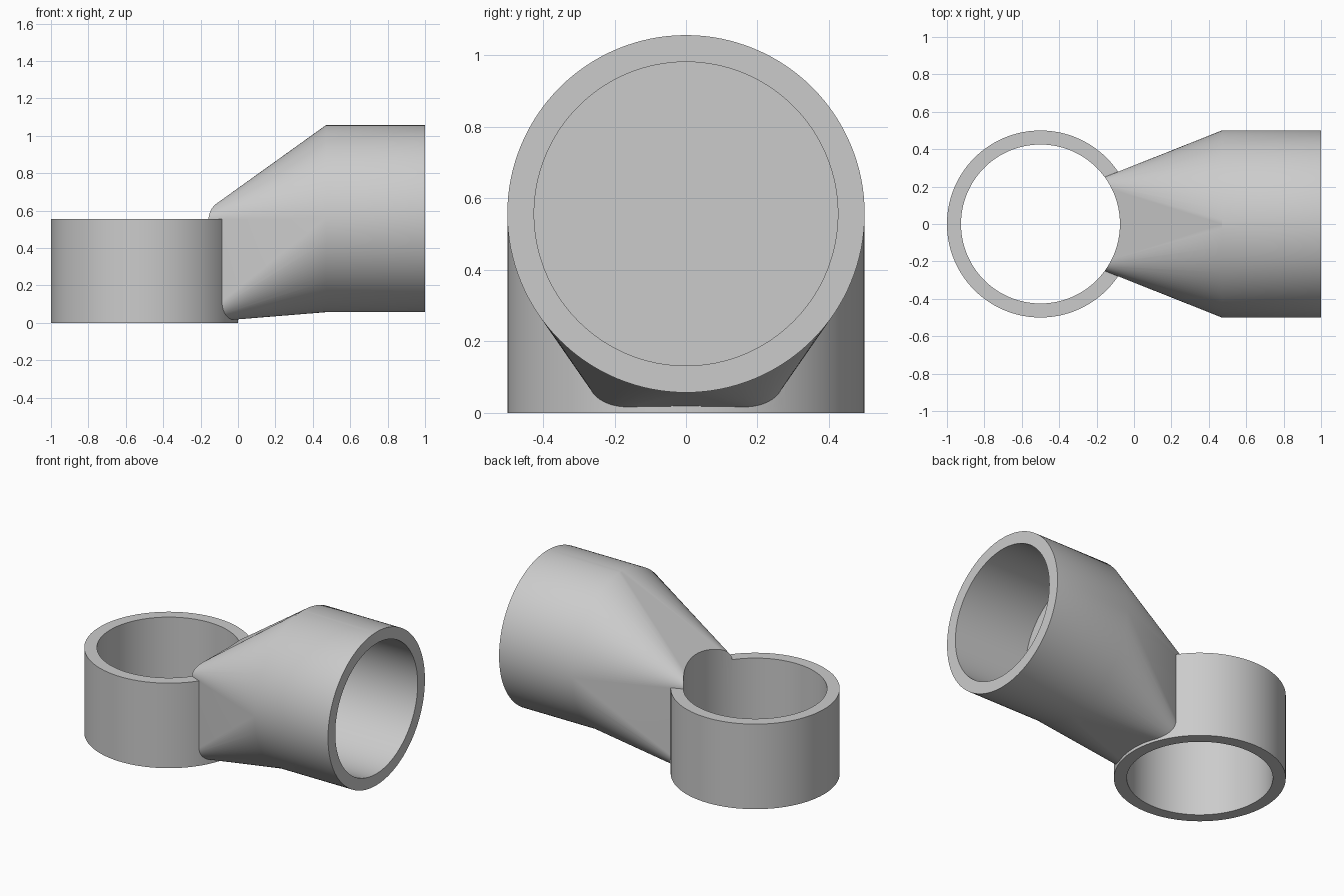
import bpy
import bmesh
from math import cos, sin, tau
from mathutils import Vector

SEGMENTS = 128
OUTER, INNER = 0.5, 0.425
RING_X, RING_HEIGHT = -0.5, 0.555
AXIS_Z, SHOULDER_X, END_X = 0.557, 0.47, 1.0
NECK_X, NECK_HALF = -0.23, 0.222

if "Cube" in bpy.data.objects:
    bpy.data.objects.remove(bpy.data.objects["Cube"])

grey = bpy.data.materials.new("plain grey")
grey.use_nodes = True
grey.diffuse_color = (0.6, 0.6, 0.6, 1)
grey.node_tree.nodes["Principled BSDF"].inputs["Base Color"].default_value = (0.6, 0.6, 0.6, 1)


def make_object(name, bm):
    bmesh.ops.recalc_face_normals(bm, faces=bm.faces[:])
    mesh = bpy.data.meshes.new(name)
    bm.to_mesh(mesh)
    bm.free()
    mesh.materials.append(grey)
    obj = bpy.data.objects.new(name, mesh)
    bpy.context.collection.objects.link(obj)
    return obj


def upright_cylinder(name, radius, bottom, top):
    bm = bmesh.new()
    bmesh.ops.create_cone(bm, cap_ends=True, segments=SEGMENTS,
                          radius1=radius, radius2=radius, depth=top - bottom)
    bmesh.ops.translate(bm, verts=bm.verts[:], vec=(RING_X, 0, (bottom + top) / 2))
    return make_object(name, bm)


def socket_with_neck():
    # Tapered neck: hull between a rectangle and the socket circle
    bm = bmesh.new()
    for y in (-NECK_HALF, NECK_HALF):
        for z in (0, RING_HEIGHT):
            bm.verts.new((NECK_X, y, z))
    for i in range(SEGMENTS):
        a = tau * i / SEGMENTS
        bm.verts.new((SHOULDER_X, OUTER * cos(a), AXIS_Z + OUTER * sin(a)))
    bmesh.ops.convex_hull(bm, input=bm.verts[:])
    bm.normal_update()
    cap = [f for f in bm.faces if all(abs(v.co.x - SHOULDER_X) < 1e-4 for v in f.verts)]
    if len(cap) > 1:
        cap = bmesh.ops.dissolve_faces(bm, faces=cap)["region"]
    # Socket wall: rim of the cap pulled outward, leaving a closed floor
    bmesh.ops.recalc_face_normals(bm, faces=bm.faces[:])
    rim = bmesh.ops.inset_region(bm, faces=cap, thickness=OUTER - INNER,
                                 use_even_offset=True)["faces"]
    pulled = bmesh.ops.extrude_face_region(bm, geom=rim)["geom"]
    verts = [g for g in pulled if isinstance(g, bmesh.types.BMVert)]
    bmesh.ops.translate(bm, verts=verts, vec=Vector((END_X - SHOULDER_X, 0, 0)))
    leftover = [f for f in rim if f.is_valid]
    if leftover:
        bmesh.ops.delete(bm, geom=leftover, context='FACES')
    return make_object("socket_and_neck", bm)


# Upright ring joined to the side socket, then bored through
body = upright_cylinder("pipe_joint", OUTER, 0, RING_HEIGHT)
socket = socket_with_neck()
bore = upright_cylinder("ring_bore_cutter", INNER, -0.5, 1.5)
bore.hide_render = True

bpy.context.view_layer.objects.active = body
for tool, operation in ((socket, 'UNION'), (bore, 'DIFFERENCE')):
    mod = body.modifiers.new(tool.name, 'BOOLEAN')
    mod.object = tool
    mod.operation = operation
    mod.solver = 'EXACT'
    bpy.ops.object.modifier_apply(modifier=mod.name)
for tool in (socket, bore):
    bpy.data.objects.remove(tool)

bpy.ops.object.select_all(action='DESELECT')
body.select_set(True)
bpy.ops.object.shade_smooth_by_angle(angle=0.61)
